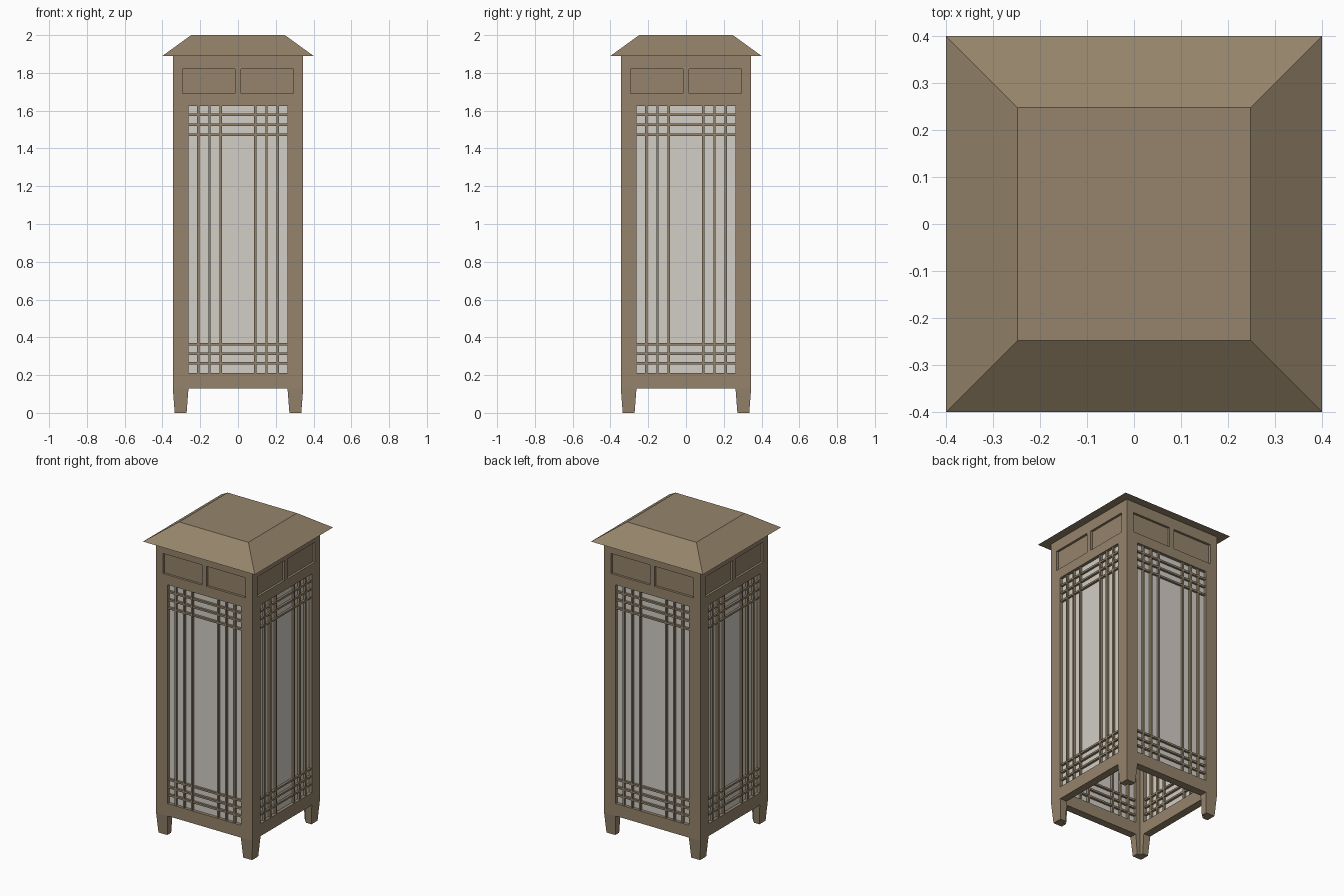
import bpy, bmesh, math
from mathutils import Matrix, Vector

if "Cube" in bpy.data.objects:
    bpy.data.objects.remove(bpy.data.objects["Cube"])


def material(name, rgb):
    m = bpy.data.materials.new(name)
    m.diffuse_color = (*rgb, 1)
    m.use_nodes = True
    m.node_tree.nodes["Principled BSDF"].inputs["Base Color"].default_value = m.diffuse_color
    return m


BRONZE = material("bronze_metal", (0.300, 0.231, 0.147))
GLASS = material("frosted_glass", (0.645, 0.617, 0.565))

W = 0.345              # half width of the body
T = 0.05               # wall thickness
Z0, Z1 = 0.13, 1.89    # body bottom and top
OX, OZ0, OZ1 = 0.263, 0.21, 1.626   # window opening


def box(bm, x0, x1, y0, y1, z0, z1):
    mat = Matrix.Translation(((x0 + x1) / 2, (y0 + y1) / 2, (z0 + z1) / 2))
    mat = mat @ Matrix.Diagonal((x1 - x0, y1 - y0, z1 - z0, 1))
    bmesh.ops.create_cube(bm, size=1, matrix=mat)


def loft(bm, low, high, z0, z1):
    """Solid between two matching outlines."""
    a = [bm.verts.new((x, y, z0)) for x, y in low]
    b = [bm.verts.new((x, y, z1)) for x, y in high]
    n = len(a)
    bm.faces.new(a[::-1])
    bm.faces.new(b)
    for i in range(n):
        j = (i + 1) % n
        bm.faces.new((a[i], a[j], b[j], b[i]))


def four_sides(bm):
    """Repeat the front geometry around the z axis."""
    geom = bm.verts[:] + bm.edges[:] + bm.faces[:]
    for k in (1, 2, 3):
        new = bmesh.ops.duplicate(bm, geom=geom)["geom"]
        bmesh.ops.rotate(bm, verts=[v for v in new if isinstance(v, bmesh.types.BMVert)],
                         cent=Vector(), matrix=Matrix.Rotation(k * math.pi / 2, 3, 'Z'))


def finish(bm, name, mat):
    bmesh.ops.recalc_face_normals(bm, faces=bm.faces[:])
    me = bpy.data.meshes.new(name)
    bm.to_mesh(me)
    bm.free()
    me.materials.append(mat)
    ob = bpy.data.objects.new(name, me)
    bpy.context.collection.objects.link(ob)
    return ob


def cut(ob, bm):
    cutter = finish(bm, "cutter", BRONZE)
    cutter.hide_render = True
    mod = ob.modifiers.new("cut", 'BOOLEAN')
    mod.operation = 'DIFFERENCE'
    mod.solver = 'EXACT'
    mod.object = cutter
    bpy.context.view_layer.objects.active = ob
    bpy.ops.object.modifier_apply(modifier=mod.name)
    bpy.data.objects.remove(cutter)


# Body: hollow square shell with four windows and recessed upper panels
bm = bmesh.new()
box(bm, -W, W, -W, W, Z0, Z1)
body = finish(bm, "body_frame", BRONZE)
bm = bmesh.new()
box(bm, T - W, W - T, T - W, W - T, 0, 2)
cut(body, bm)
bm = bmesh.new()
box(bm, -OX, OX, -0.5, 0.5, OZ0, OZ1)
cut(body, bm)
bm = bmesh.new()
box(bm, -0.5, 0.5, -OX, OX, OZ0, OZ1)
cut(body, bm)
bm = bmesh.new()
for x0, x1 in ((-0.295, -0.016), (0.016, 0.295)):
    box(bm, x0, x1, -0.4, -W + 0.015, 1.69, 1.82)
four_sides(bm)
cut(body, bm)

# Glass panes in the middle of each wall
bm = bmesh.new()
mid = -W + T / 2
box(bm, -OX, OX, mid - 0.005, mid + 0.005, OZ0, OZ1)
four_sides(bm)
finish(bm, "glass_panes", GLASS)

# Lattice bars passing through the glass
bm = bmesh.new()
h = 0.006
for x in (0.21, 0.151, 0.092):
    for s in (-1, 1):
        box(bm, s * x - h, s * x + h, mid - 0.020, mid + 0.020, OZ0, OZ1)
for z in (0.263, 0.313, 0.363, 1.472, 1.526, 1.578):
    box(bm, -OX, OX, mid - 0.019, mid + 0.019, z - h, z + h)
four_sides(bm)
finish(bm, "window_bars", BRONZE)


# Feet: tapered angle sections under each corner
def angle(outer, inner, notch):
    return [(-outer, -outer), (-inner, -outer), (-inner, -notch),
            (-notch, -notch), (-notch, -inner), (-outer, -inner)]


bm = bmesh.new()
loft(bm, angle(0.335, 0.272, W - T), angle(W, 0.262, W - T), 0, Z0)
four_sides(bm)
finish(bm, "feet", BRONZE)


# Roof: low hipped cap with sharp eaves and a flat top
def square(r):
    return [(-r, -r), (r, -r), (r, r), (-r, r)]


bm = bmesh.new()
loft(bm, square(0.4), square(0.248), Z1, 2.0)
finish(bm, "roof", BRONZE)
